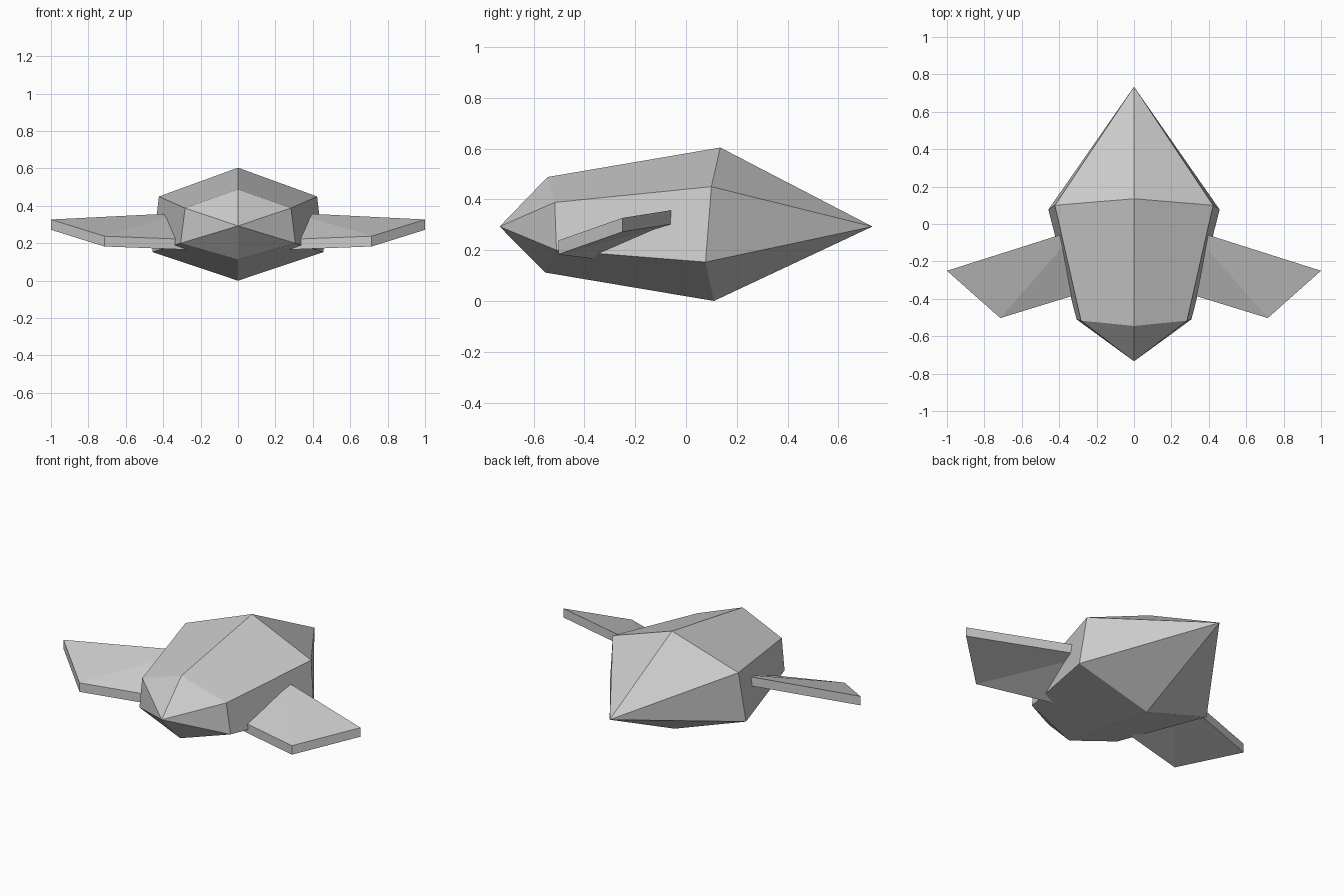
import bpy, bmesh

if "Cube" in bpy.data.objects:
    bpy.data.objects.remove(bpy.data.objects["Cube"])


def make_object(name, bm):
    bmesh.ops.recalc_face_normals(bm, faces=bm.faces)
    mesh = bpy.data.meshes.new(name)
    bm.to_mesh(mesh)
    bm.free()
    obj = bpy.data.objects.new(name, mesh)
    bpy.context.collection.objects.link(obj)
    return obj


def hex_ring(bm, top, upper, lower, bottom):
    """Six-sided ring from its right half; the left half is mirrored."""
    half = [top, upper, lower, bottom]
    left = [(-x, y, z) for x, y, z in (lower, upper)]
    return [bm.verts.new(p) for p in half + left]


# Body: two hexagonal rings closed by a point at each end
bm = bmesh.new()
front = hex_ring(bm, (0, -0.545, 0.488), (0.283, -0.517, 0.388),
                 (0.307, -0.51, 0.2), (0, -0.555, 0.112))
back = hex_ring(bm, (0, 0.135, 0.604), (0.423, 0.1, 0.45),
                (0.458, 0.077, 0.153), (0, 0.11, 0.0))
front_tip = bm.verts.new((0, -0.734, 0.293))
back_tip = bm.verts.new((0, 0.734, 0.293))
for i in range(6):
    j = (i + 1) % 6
    bm.faces.new((front[i], front[j], back[j], back[i]))
    bm.faces.new((front_tip, front[j], front[i]))
    bm.faces.new((back_tip, back[i], back[j]))
make_object("body", bm)

# Wings: a slanted slab sunk into the body side, mirrored across x
bm = bmesh.new()
outline = [(0.3, -0.028, 0.362), (1.0, -0.25, 0.327),
           (0.715, -0.503, 0.238), (0.25, -0.36, 0.22)]
top = [bm.verts.new(p) for p in outline]
under = [bm.verts.new((x, y, z - 0.055)) for x, y, z in outline]
for ring in (top, under):
    bm.faces.new((ring[0], ring[1], ring[2]))
    bm.faces.new((ring[0], ring[2], ring[3]))
for i in range(4):
    j = (i + 1) % 4
    bm.faces.new((top[i], top[j], under[j], under[i]))
wings = make_object("wings", bm)
wings.modifiers.new("mirror", 'MIRROR').use_mirror_merge = False
